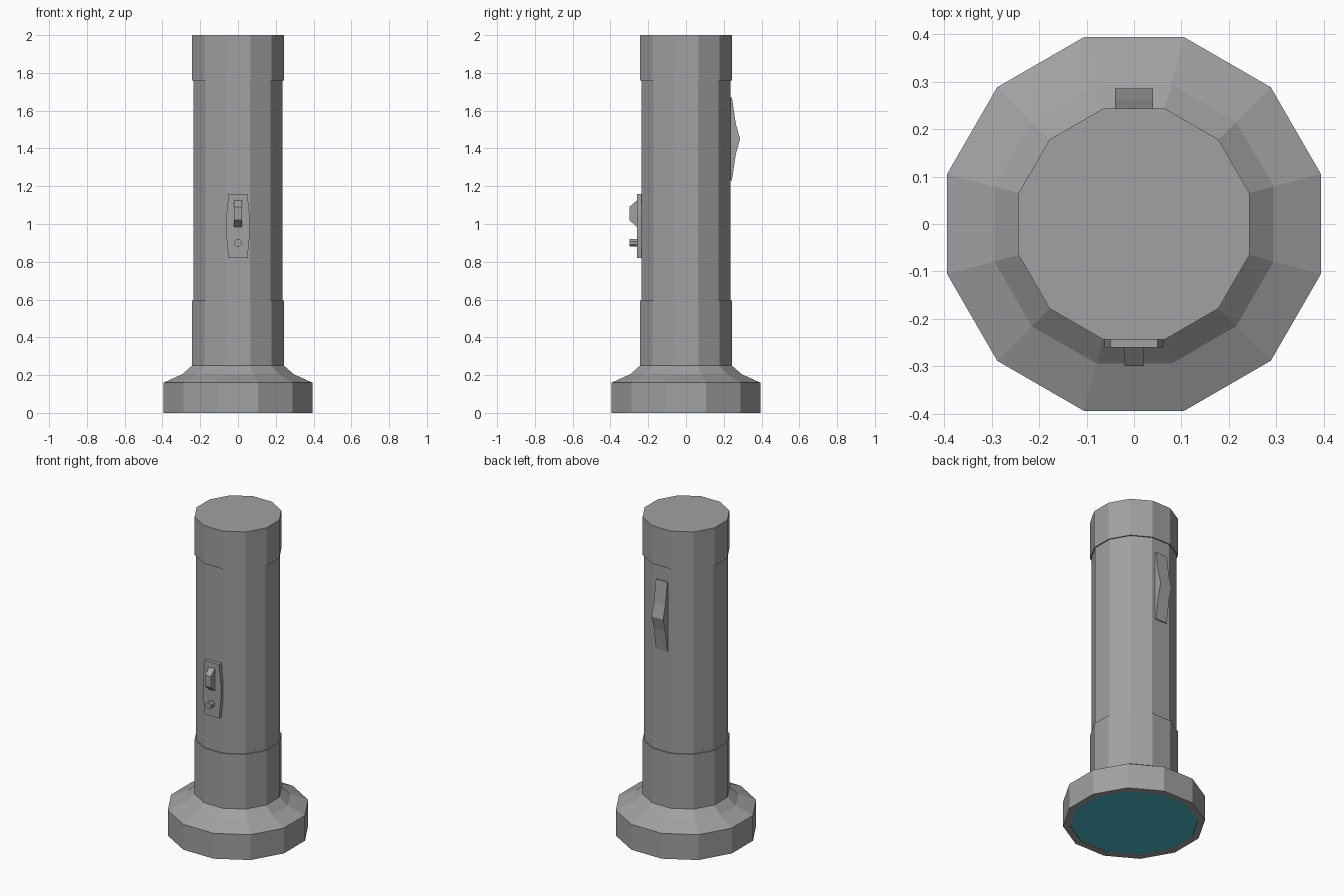
import bpy, bmesh, math
from mathutils import Vector

if "Cube" in bpy.data.objects:
    bpy.data.objects.remove(bpy.data.objects["Cube"])


def material(name, color):
    m = bpy.data.materials.new(name)
    m.diffuse_color = (*color, 1)
    m.use_nodes = True
    m.node_tree.nodes["Principled BSDF"].inputs["Base Color"].default_value = m.diffuse_color
    return m


GRAY = material("metal gray", (0.35, 0.355, 0.36))
TEAL = material("lens teal", (0.075, 0.48, 0.6))


def finish(name, bm, mat):
    bmesh.ops.recalc_face_normals(bm, faces=bm.faces)
    me = bpy.data.meshes.new(name)
    bm.to_mesh(me)
    bm.free()
    me.materials.append(mat)
    ob = bpy.data.objects.new(name, me)
    bpy.context.collection.objects.link(ob)
    return ob


def lathe(name, profile, mat=GRAY, sides=12):
    """Spin (radius, z) points into a closed faceted solid, flats facing the axes."""
    bm = bmesh.new()
    rings = []
    for r, z in profile:
        angles = [2 * math.pi * (i + 0.5) / sides for i in range(sides)]
        rings.append([bm.verts.new((r * math.cos(a), r * math.sin(a), z)) for a in angles])
    for a, b in zip(rings, rings[1:]):
        for i in range(sides):
            j = (i + 1) % sides
            bm.faces.new((a[i], a[j], b[j], b[i]))
    bm.faces.new(rings[0])
    bm.faces.new(rings[-1])
    return finish(name, bm, mat)


def prism(name, points, depth, mat=GRAY):
    """Extrude a flat outline along the depth vector."""
    bm = bmesh.new()
    face = bm.faces.new([bm.verts.new(p) for p in points])
    new = bmesh.ops.extrude_face_region(bm, geom=[face])["geom"]
    bmesh.ops.translate(bm, vec=Vector(depth),
                        verts=[v for v in new if isinstance(v, bmesh.types.BMVert)])
    # the source face stays as the first cap
    return finish(name, bm, mat)


# Flared head with sleeve, recessed at the bottom for the lens
lathe("head", [(0.368, 0.008), (0.368, 0), (0.408, 0), (0.408, 0.16),
               (0.305, 0.205), (0.252, 0.25), (0.252, 0.595)])
lathe("lens", [(0.367, 0.004), (0.367, 0.007)], TEAL)

# Barrel and end cap
lathe("barrel", [(0.245, 0.59), (0.245, 1.77)])
lathe("end_cap", [(0.252, 1.76), (0.252, 2.0)])

# Switch plate on the front
half = [(0.05, 0.82), (0.062, 0.94), (0.062, 1.04), (0.05, 1.16)]
outline = half + [(-x, z) for x, z in reversed(half)]
prism("switch_plate", [(x, -0.23, z) for x, z in outline], (0, -0.03, 0))

# Sliding switch
slider = [(-0.25, 1.134), (-0.30, 1.09), (-0.30, 1.02), (-0.25, 0.976)]
prism("slide_switch", [(-0.02, y, z) for y, z in slider], (0.04, 0, 0))

# Round push button
ring = [2 * math.pi * (i + 0.5) / 8 for i in range(8)]
prism("push_button", [(0.021 * math.cos(a), -0.25, 0.9 + 0.021 * math.sin(a)) for a in ring],
      (0, -0.048, 0))

# Bowed belt clip on the back
clip = [(0.23, 1.67), (0.243, 1.67), (0.264, 1.53), (0.286, 1.45),
        (0.264, 1.37), (0.243, 1.23), (0.23, 1.23)]
prism("belt_clip", [(-0.04, y, z) for y, z in clip], (0.08, 0, 0))
